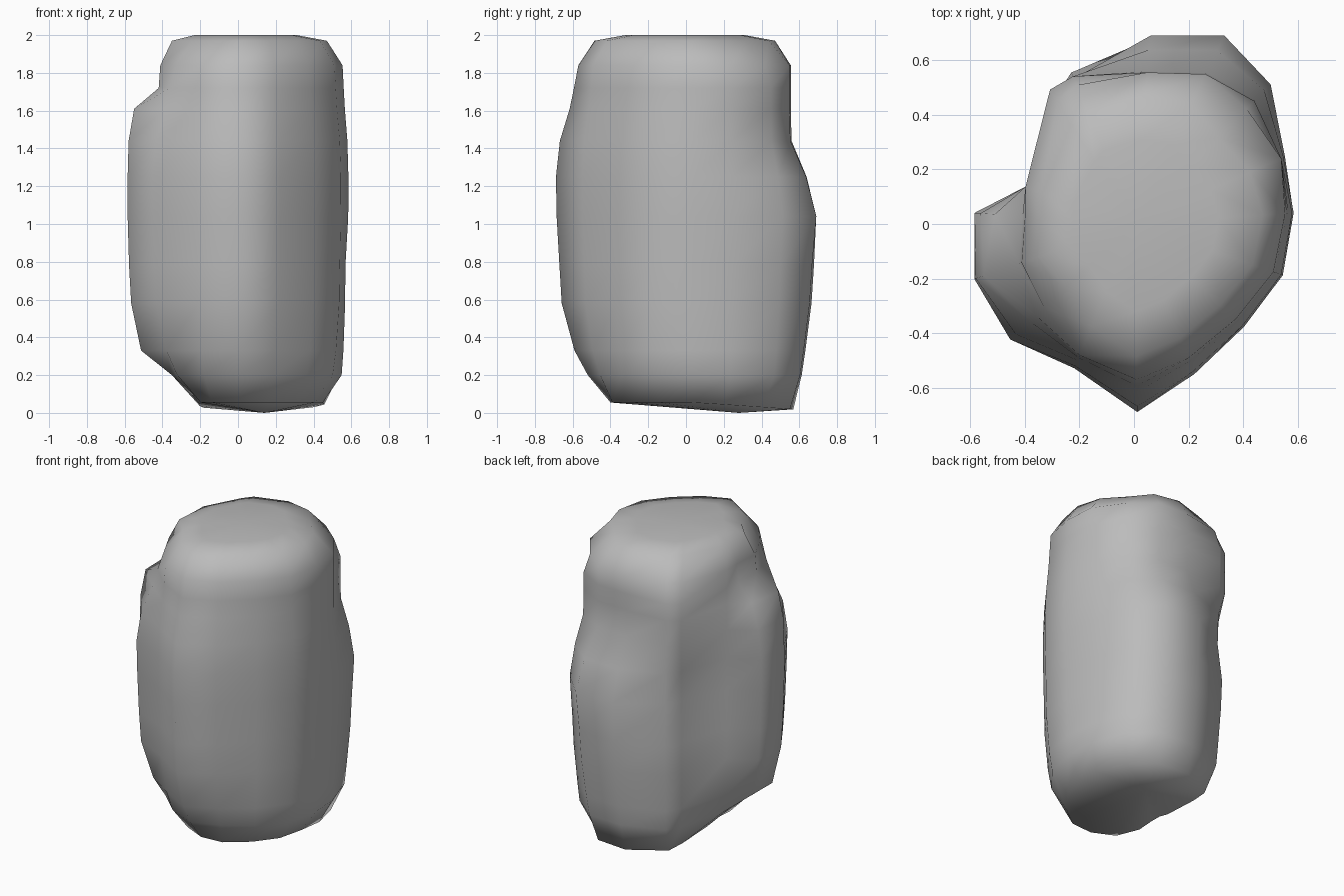
import bpy, bmesh, math

if "Cube" in bpy.data.objects:
    bpy.data.objects.remove(bpy.data.objects["Cube"])

# Rock colour
stone = bpy.data.materials.new("stone_grey")
stone.diffuse_color = (0.5, 0.5, 0.5, 1)
stone.use_nodes = True
stone.node_tree.nodes["Principled BSDF"].inputs["Base Color"].default_value = stone.diffuse_color

# Key outlines: radii at 16 directions, anticlockwise from +x
angles = [4, 24, 45.6, 64.4, 85, 112.5, 122, 161, 176, 199, 223, 247.5, 271, 292, 317, 341]
foot = [.45, .50, .57, .61, .57, .48, .38, .22, .19, .20, .27, .36, .40, .42, .41, .43]
low = [.55, .585, .655, .67, .615, .56, .50, .37, .35, .37, .44, .47, .52, .49, .50, .53]
belly = [.57, .60, .70, .74, .68, .60, .545, .42, .575, .61, .605, .56, .67, .58, .545, .57]
waist = [.585, .605, .715, .765, .692, .57, .51, .42, .585, .618, .615, .57, .685, .59, .55, .575]
head = [.555, .59, .63, .608, .557, .585, .58, .42, .40, .435, .46, .52, .57, .53, .51, .54]
crown = list(head)
crown[2], crown[5], crown[6], crown[10] = .59, .55, .53, .45


def blend(a, b, back, left, front, ledge=None):
    """Blend two outlines with a separate amount for each side."""
    out = []
    for k in range(16):
        t = back if 1 <= k <= 6 else left if 7 <= k <= 9 else front
        if k == 8 and ledge is not None:
            t = ledge
        out.append(a[k] + (b[k] - a[k]) * t)
    return out


# Edge of the flat top is cut back more at the corners
cut = {1: .79, 2: .75, 3: .80, 5: .80, 6: .77, 10: .75, 11: .78}
rim = [r * cut.get(k, .85) for k, r in enumerate(crown)]

# Stacked sections: height, outline
sections = [
    (0.055, foot),
    (0.20, low),
    (0.33, blend(low, belly, .3, .72, .47)),
    (0.58, blend(low, belly, .8, .95, .92)),
    (0.78, belly),
    (1.04, waist),
    (1.25, blend(waist, head, .38, 0, -.03)),
    (1.44, blend(waist, head, .97, .03, .15, .12)),
    (1.61, blend(waist, head, 1, .2, .6, .4)),
    (1.72, blend(waist, head, 1, .95, .8)),
    (1.84, crown),
    (1.97, rim),
    (2.0, [r * .66 for r in rim]),
]

bm = bmesh.new()
rings = []
for z, radii in sections:
    ring = []
    for a, r in zip(angles, radii):
        x, y = r * math.cos(math.radians(a)), r * math.sin(math.radians(a))
        # the underside dips toward the back
        dip = .07 * max(0, y - .05) if z < .1 else 0
        ring.append(bm.verts.new((x, y, z - dip)))
    rings.append(ring)

# Side walls
for a, b in zip(rings, rings[1:]):
    for k in range(16):
        n = (k + 1) % 16
        bm.faces.new((a[k], a[n], b[n], b[k]))

# Underside and top caps
for ring, centre in ((rings[0], (.14, .28, 0)), (rings[-1], (.03, .02, 2.0))):
    c = bm.verts.new(centre)
    for k in range(16):
        bm.faces.new((ring[k], ring[(k + 1) % 16], c))

bmesh.ops.recalc_face_normals(bm, faces=bm.faces)
for f in bm.faces:
    f.smooth = True
mesh = bpy.data.meshes.new("rock")
bm.to_mesh(mesh)
bm.free()
mesh.materials.append(stone)
rock = bpy.data.objects.new("rock", mesh)
bpy.context.collection.objects.link(rock)
